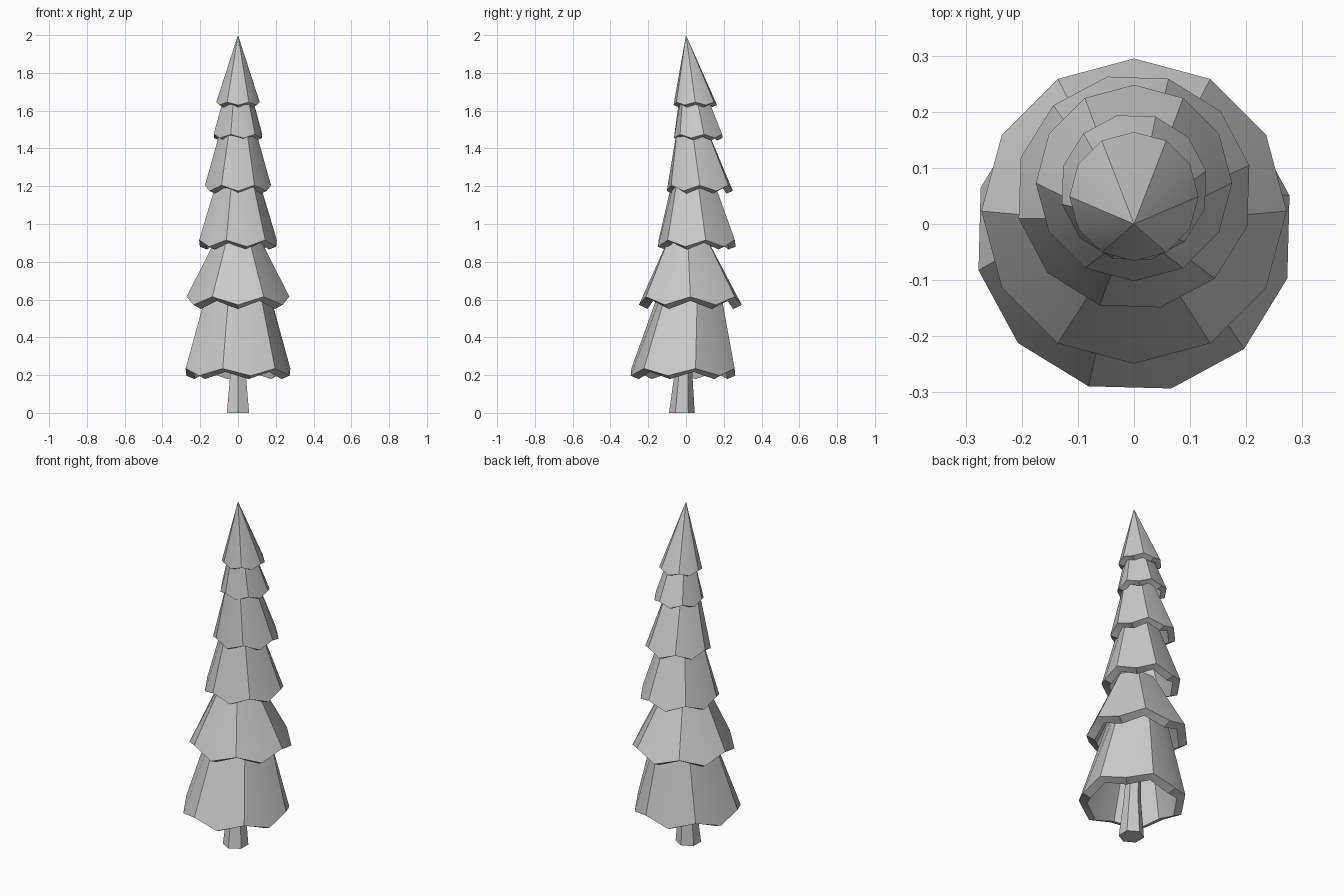
import bpy, bmesh, math

if "Cube" in bpy.data.objects:
    bpy.data.objects.remove(bpy.data.objects["Cube"])


def ring(bm, cy, rads, zs, n, start):
    """Ring of n vertices; rads and zs alternate between corner and mid points."""
    out = []
    for i in range(n):
        a = math.radians(start) + 2 * math.pi * i / n
        r, z = rads[i % 2], zs[i % 2]
        out.append(bm.verts.new((r * math.cos(a), cy + r * math.sin(a), z)))
    return out


def bridge(bm, a, b):
    for i in range(len(a)):
        j = (i + 1) % len(a)
        bm.faces.new((a[i], a[j], b[j], b[i]))


def finish(bm, name, angle=30):
    bmesh.ops.remove_doubles(bm, verts=bm.verts, dist=1e-5)
    bmesh.ops.recalc_face_normals(bm, faces=bm.faces)
    me = bpy.data.meshes.new(name)
    bm.to_mesh(me)
    bm.free()
    ob = bpy.data.objects.new(name, me)
    bpy.context.collection.objects.link(ob)
    bpy.ops.object.select_all(action='DESELECT')
    ob.select_set(True)
    bpy.context.view_layer.objects.active = ob
    bpy.ops.object.shade_smooth_by_angle(angle=math.radians(angle))
    return ob


def tier(name, start, cy, r, z_up, z_low, top_cy, top_r, top_z, wall, drop, angle=30):
    """Thick hollow skirt: zigzag hem of 12 points rising to a six-sided top."""
    bm = bmesh.new()
    c = math.cos(math.pi / 6)
    tip = top_r == 0
    tr = max(top_r - wall, 0)
    tz = top_z - (0.12 if tip else drop)
    tcy = top_cy + (0.015 if tip else 0)
    inner_top = ring(bm, tcy, (tr, tr * c), (tz, tz), 12, start)
    inner = ring(bm, cy, (r - wall, r - wall), (z_up - drop, z_low - drop), 12, start)
    outer = ring(bm, cy, (r, r), (z_up, z_low), 12, start)
    outer_top = ring(bm, top_cy, (top_r, top_r * c), (top_z, top_z), 12, start)
    if not tip:
        bm.faces.new(inner_top)
        bm.faces.new(outer_top)
        bridge(bm, inner_top, inner)
        bridge(bm, inner, outer)
        bridge(bm, outer, outer_top)
    else:
        # pointed crown: both shells close to a single vertex
        bridge(bm, inner, outer)
        for a, b in ((inner, inner_top), (outer, outer_top)):
            for v in b[1:]:
                bm.verts.remove(v)
            for i in range(12):
                bm.faces.new((a[i], a[(i + 1) % 12], b[0]))
    return finish(bm, name, angle)


# Six foliage tiers, alternately turned, leaning slightly back
#     name            turn  cy     r      z_up   z_low  tcy    tr     tz    wall   drop
tier("foliage_bottom", 13.5, -0.016, 0.285, 0.235, 0.197, 0.022, 0.165, 0.66, 0.045, 0.018)
tier("foliage_second", 0, 0.023, 0.272, 0.615, 0.572, 0.008, 0.102, 0.95, 0.045, 0.022)
tier("foliage_third", 13, 0.057, 0.211, 0.915, 0.88, 0.035, 0.108, 1.25, 0.04, 0.015)
tier("foliage_fourth", 0, 0.073, 0.175, 1.205, 1.175, 0.03, 0.086, 1.52, 0.035, 0.014)
tier("foliage_fifth", 13, 0.065, 0.132, 1.475, 1.455, 0.038, 0.075, 1.68, 0.03, 0.013)
tier("foliage_crown", 0, 0.049, 0.115, 1.645, 1.63, 0.0, 0.0, 2.0, 0.028, 0.012, 35)

# Tapered six-sided trunk
bm = bmesh.new()
levels = [ring(bm, cy, (r, r), (z, z), 6, 30)
          for cy, r, z in ((-0.022, 0.068, 0), (-0.014, 0.048, 0.2), (0.01, 0.03, 0.6))]
bridge(bm, levels[0], levels[1])
bridge(bm, levels[1], levels[2])
bm.faces.new(levels[0])
bm.faces.new(levels[2])
finish(bm, "trunk")
